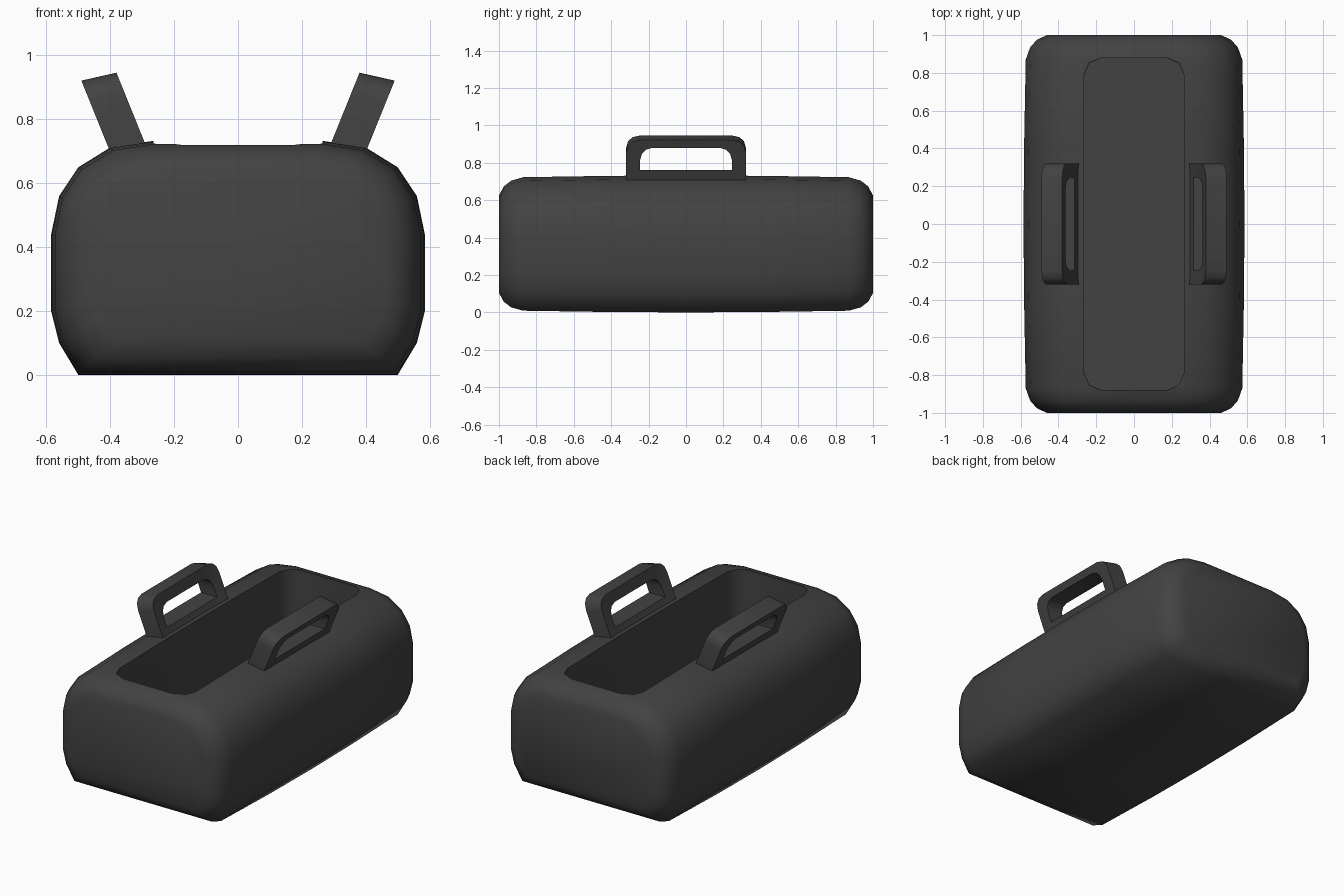
import bpy, bmesh, math

cube = bpy.data.objects.get("Cube")
if cube:
    bpy.data.objects.remove(cube, do_unlink=True)

dark = bpy.data.materials.new("charcoal grey")
dark.use_nodes = True
color = (0.055, 0.055, 0.055, 1)
dark.diffuse_color = color
bsdf = dark.node_tree.nodes["Principled BSDF"]
bsdf.inputs["Base Color"].default_value = color
bsdf.inputs["Roughness"].default_value = 0.8


def make_object(name, bm):
    bmesh.ops.recalc_face_normals(bm, faces=bm.faces)
    mesh = bpy.data.meshes.new(name)
    bm.to_mesh(mesh)
    bm.free()
    mesh.materials.append(dark)
    obj = bpy.data.objects.new(name, mesh)
    bpy.context.collection.objects.link(obj)
    return obj


def bridge(bm, a, b):
    n = len(a)
    for i in range(n):
        j = (i + 1) % n
        bm.faces.new((a[i], a[j], b[j], b[i]))


def loft(name, rings):
    bm = bmesh.new()
    loops = [[bm.verts.new(p) for p in ring] for ring in rings]
    for a, b in zip(loops, loops[1:]):
        bridge(bm, a, b)
    bm.faces.new(loops[0])
    bm.faces.new(loops[-1])
    return make_object(name, bm)


def smooth(obj, degrees):
    bpy.ops.object.select_all(action="DESELECT")
    obj.select_set(True)
    bpy.context.view_layer.objects.active = obj
    bpy.ops.object.shade_smooth_by_angle(angle=math.radians(degrees))


def mirrored(half):
    return half + [(-u, v) for u, v in reversed(half)]


# Body: rounded cross-section lofted along y, shrinking at both ends
section = mirrored([(0.5, 0), (0.56, 0.1), (0.585, 0.2), (0.585, 0.44), (0.56, 0.56),
                    (0.5, 0.65), (0.4, 0.712), (0.27, 0.732)])
half_stations = [(0.4, 0.995, 0.995), (0.87, 0.98, 0.975), (0.935, 0.94, 0.925),
                 (0.975, 0.88, 0.84), (1, 0.79, 0.71)]
stations = ([(-y, sx, sz) for y, sx, sz in reversed(half_stations)]
            + [(0, 1, 1)] + half_stations)
mid = 0.36
body = loft("body", [[(x * sx, y, mid + (z - mid) * sz) for x, z in section]
                     for y, sx, sz in stations])


# Hollow: deep opening with chamfered corners and upright walls
def opening(w, l, z):
    c = 0.09
    half = [(w - c, -l), (w - c * 0.3, -l + c * 0.3), (w, -l + c),
            (w, l - c), (w - c * 0.3, l - c * 0.3), (w - c, l)]
    return [(x, y, z) for x, y in mirrored(half)]


cutter = loft("hollow_cutter", [opening(0.265, 0.88, 0.9), opening(0.264, 0.878, 0.1)])
cutter.hide_render = True
cut = body.modifiers.new("hollow", "BOOLEAN")
cut.operation = "DIFFERENCE"
cut.solver = "EXACT"
cut.object = cutter
bpy.context.view_layer.objects.active = body
bpy.ops.object.modifier_apply(modifier=cut.name)
bpy.data.objects.remove(cutter, do_unlink=True)
smooth(body, 62)

# Handles: plates leaning outwards beside the opening, pierced horizontally
outer = mirrored([(0.32, -0.03), (0.32, 0.155), (0.311, 0.193), (0.287, 0.217), (0.245, 0.228)])
inner = mirrored([(0.245, 0.054), (0.245, 0.115), (0.235, 0.15), (0.215, 0.172), (0.18, 0.183)])
lean = math.radians(22)
thick = 0.11
rise = 0.225


def handle(name, side):
    bm = bmesh.new()

    def loop(points, depth, drop=0):
        verts = []
        for y, t in points:
            x = 0.405 + t * math.sin(lean) - depth
            z = 0.71 + t * math.cos(lean) + depth * rise - drop
            verts.append(bm.verts.new((side * x, y, z)))
        return verts

    out_a, in_a = loop(outer, 0), loop(inner, 0)
    out_b, in_b = loop(outer, thick), loop(inner, thick, thick * rise)
    for a, b in ((out_a, in_a), (in_a, in_b), (in_b, out_b), (out_b, out_a)):
        bridge(bm, a, b)
    smooth(make_object(name, bm), 35)


handle("left_handle", 1)
handle("right_handle", -1)
